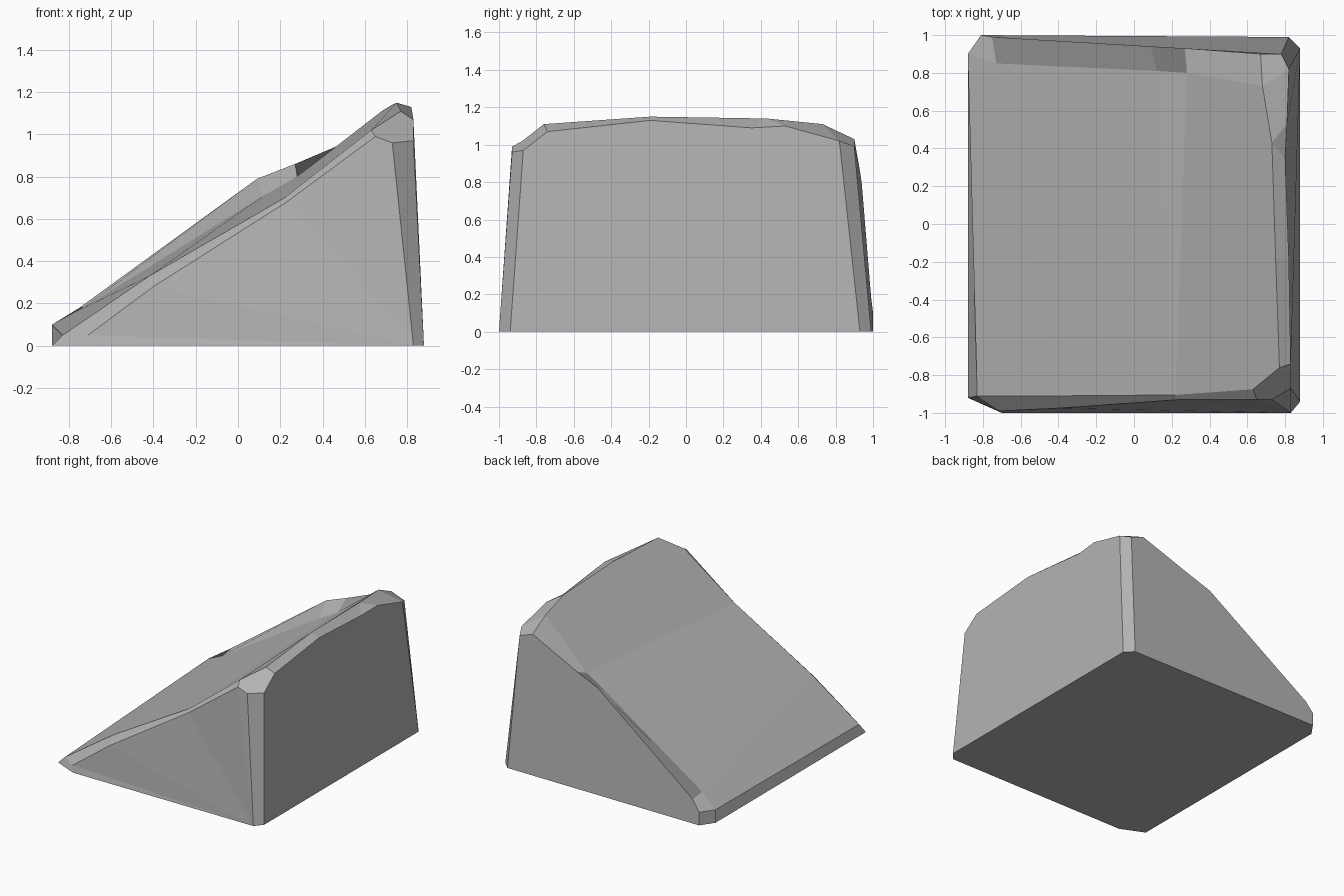
import bpy, bmesh

if "Cube" in bpy.data.objects:
    bpy.data.objects.remove(bpy.data.objects["Cube"])

# Base outline, counterclockwise from the front left
base = [(-.70, -1, 0), (.83, -1, 0), (.88, -.94, 0), (.88, .93, 0),
        (.82, .99, 0), (-.81, 1, 0), (-.88, .90, 0), (-.88, -.92, 0)]
# Upper edge of each wall (rim) and the matching edge of the slope (cap)
front_rim = [(-.71, -.99, .05), (-.40, -.975, .28), (.23, -.93, .68), (.65, -.93, .99)]
front_cap = [(-.83, -.91, .05), (-.42, -.91, .33), (.22, -.905, .70), (.63, -.875, 1.02)]
back_rim = [(-.81, 1, .10), (-.75, .99, .18), (.09, .94, .79), (.27, .93, .86), (.67, .90, 1.03)]
back_cap = [(-.88, .90, .10), (-.73, .85, .18), (.12, .81, .71), (.28, .80, .80), (.68, .73, 1.11)]
right_rim = [(.83, -.87, .97), (.83, -.74, 1.07), (.82, -.19, 1.13), (.80, .35, 1.09),
             (.81, .53, 1.10), (.82, .82, 1.02)]
ridge = [(.77, -.76, 1.11), (.75, -.19, 1.15), (.73, .43, 1.14), back_cap[4]]
front_post, back_post = (.73, -.93, .96), (.78, .90, .99)

bm = bmesh.new()
verts = {}


def face(*points):
    vs = [verts.setdefault(p, None) or bm.verts.new(p) for p in points]
    for p, v in zip(points, vs):
        verts[p] = v
    bm.faces.new(vs)


def strip(low, high):
    for i in range(len(low) - 1):
        face(low[i], low[i + 1], high[i + 1], high[i])


# Underside and four walls
face(*reversed(base))
for i, p in enumerate(front_rim[:-1]):
    face(p, base[1], front_rim[i + 1])
face(base[0], base[1], front_rim[0])
face(front_rim[3], base[1], front_post)
face(base[2], base[3], *reversed(right_rim))
face(base[4], base[5], *back_rim, back_post)
face(base[6], base[7], front_cap[0], back_cap[0])

# Chipped upright corners
face(base[1], base[2], right_rim[0], front_post)
face(base[3], base[4], back_post, right_rim[5])
face(base[5], base[6], back_cap[0], back_rim[0])
face(base[7], base[0], front_rim[0], front_cap[0])

# Bevels along the upper edges
strip(front_rim, front_cap)
strip(back_cap, back_rim)
face(front_rim[3], front_post, right_rim[0], right_rim[1], ridge[0], front_cap[3])
strip(right_rim[1:3], ridge[:2])
face(right_rim[2], right_rim[3], ridge[2], ridge[1])
face(right_rim[3], right_rim[4], ridge[2])
face(right_rim[4], right_rim[5], ridge[3], ridge[2])
face(right_rim[5], back_post, back_rim[4], ridge[3])

# Sloping top
face(front_cap[0], front_cap[1], back_cap[1], back_cap[0])
face(front_cap[1], front_cap[2], back_cap[2], back_cap[1])
face(front_cap[2], back_cap[3], back_cap[2])
face(front_cap[2], front_cap[3], *ridge, back_cap[3])

bmesh.ops.recalc_face_normals(bm, faces=bm.faces)
mesh = bpy.data.meshes.new("rock_ramp")
bm.to_mesh(mesh)
bm.free()
stone = bpy.data.materials.new("grey_stone")
stone.diffuse_color = (.45, .45, .45, 1)
stone.use_nodes = True
stone.node_tree.nodes["Principled BSDF"].inputs["Base Color"].default_value = stone.diffuse_color
mesh.materials.append(stone)
bpy.context.collection.objects.link(bpy.data.objects.new("rock_ramp", mesh))
